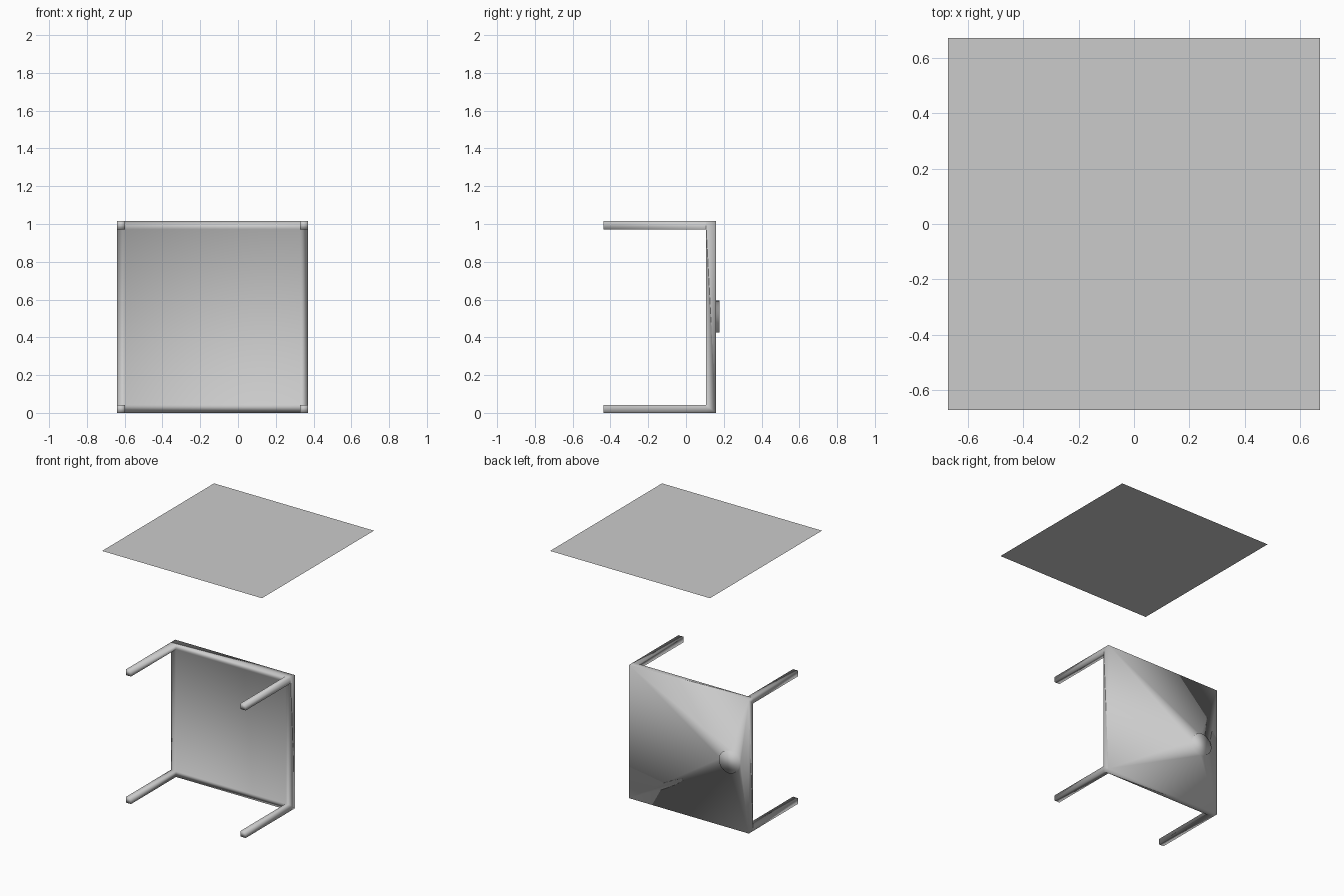
import bpy, bmesh, math

if "Cube" in bpy.data.objects:
    bpy.data.objects.remove(bpy.data.objects["Cube"])

X0, X1, Z0, Z1 = -0.64, 0.37, 0.0, 1.015   # table top extents (table lies on its side)
Y_FRONT, Y_BACK, Y_KNOB, Y_FOOT = 0.106, 0.158, 0.178, -0.436
LEG = 0.043
KX, KZ, KR, SEG = -0.485, 0.51, 0.084, 32


def make_object(name, bm, smooth):
    bmesh.ops.recalc_face_normals(bm, faces=bm.faces)
    mesh = bpy.data.meshes.new(name)
    bm.to_mesh(mesh)
    bm.free()
    for p in mesh.polygons:
        p.use_smooth = smooth
    obj = bpy.data.objects.new(name, mesh)
    bpy.context.collection.objects.link(obj)
    return obj


bm = bmesh.new()

# Underside of the table top: 3 x 3 grid with small corner squares for the legs
xs = [X0, X0 + LEG, X1 - LEG, X1]
zs = [Z0, Z0 + LEG, Z1 - LEG, Z1]
g = [[bm.verts.new((x, Y_FRONT, z)) for z in zs] for x in xs]
corner_faces = []
for i in range(3):
    for j in range(3):
        f = bm.faces.new((g[i][j], g[i + 1][j], g[i + 1][j + 1], g[i][j + 1]))
        if i != 1 and j != 1:
            corner_faces.append(f)

# Edges of the table top
corners = [bm.verts.new((x, Y_BACK, z))
           for x, z in ((X1, Z1), (X0, Z1), (X0, Z0), (X1, Z0))]
rims = [[g[i][3] for i in (3, 2, 1, 0)], [g[0][j] for j in (3, 2, 1, 0)],
        [g[i][0] for i in range(4)], [g[3][j] for j in range(4)]]
for k, rim in enumerate(rims):
    bm.faces.new(rim + [corners[(k + 1) % 4], corners[k]])


# Outer face fanned into the round boss
def ring(y):
    return [bm.verts.new((KX + KR * math.cos(2 * math.pi * i / SEG), y,
                          KZ + KR * math.sin(2 * math.pi * i / SEG))) for i in range(SEG)]


base, cap = ring(Y_BACK), ring(Y_KNOB)
for i in range(SEG):
    n, q = (i + 1) % SEG, i // (SEG // 4)
    bm.faces.new((base[i], base[n], corners[q]))
    if i % (SEG // 4) == 0:
        bm.faces.new((corners[q - 1], base[i], corners[q]))
    bm.faces.new((base[i], cap[i], cap[n], base[n]))
bm.faces.new(cap)

# Four legs extruded from the corner squares
bm.normal_update()
for f in bmesh.ops.extrude_discrete_faces(bm, faces=corner_faces)["faces"]:
    for v in f.verts:
        v.co.y = Y_FOOT
make_object("tipped_table", bm, True)

# Flat sheet hovering above
bm = bmesh.new()
S = 0.674
bm.faces.new([bm.verts.new((x, y, 2.0)) for x, y in ((-S, -S), (S, -S), (S, S), (-S, S))])
sheet = make_object("overhead_sheet", bm, False)
if sheet.data.polygons[0].normal.z < 0:
    sheet.data.flip_normals()
